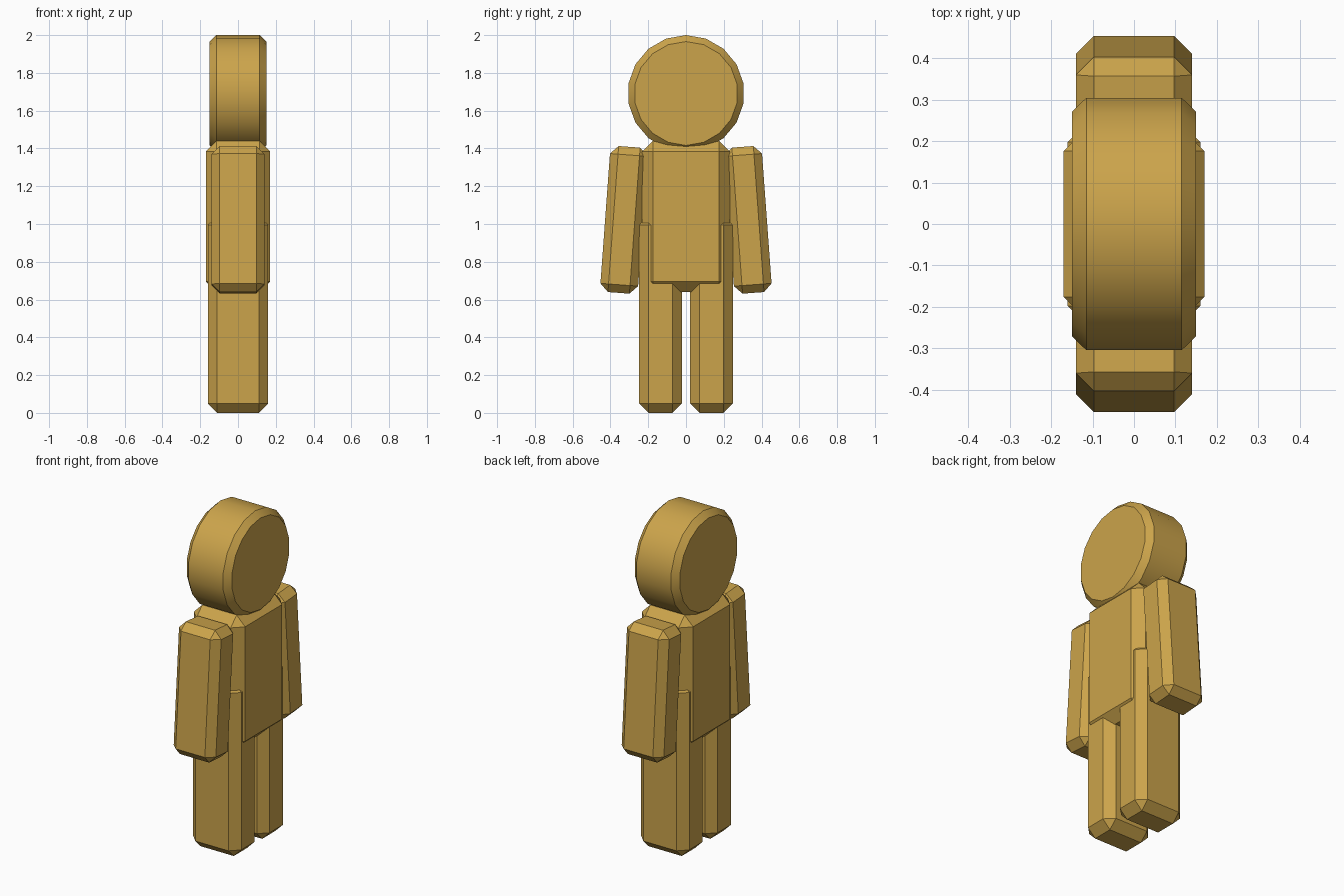
import bpy, bmesh, math
from mathutils import Matrix

if "Cube" in bpy.data.objects:
    bpy.data.objects.remove(bpy.data.objects["Cube"])

mat = bpy.data.materials.new("tan")
mat.diffuse_color = (0.60, 0.37, 0.07, 1)
mat.use_nodes = True
mat.node_tree.nodes["Principled BSDF"].inputs["Base Color"].default_value = mat.diffuse_color


def finish(name, bm, loc, tilt=0):
    mesh = bpy.data.meshes.new(name)
    bmesh.ops.recalc_face_normals(bm, faces=bm.faces)
    bm.to_mesh(mesh)
    bm.free()
    mesh.materials.append(mat)
    ob = bpy.data.objects.new(name, mesh)
    ob.location = loc
    ob.rotation_euler.x = math.radians(tilt)
    bpy.context.collection.objects.link(ob)
    return ob


def chamfered_box(name, size, loc, cut, tilt=0):
    bm = bmesh.new()
    bmesh.ops.create_cube(bm, size=1)
    bmesh.ops.scale(bm, vec=size, verts=bm.verts)
    bmesh.ops.bevel(bm, geom=bm.edges[:], offset=cut, segments=1,
                    affect='EDGES', clamp_overlap=True)
    return finish(name, bm, loc, tilt)


# torso
chamfered_box("torso", (0.34, 0.464, 0.80), (0, 0, 1.04), 0.056)

# arms and legs, one of each per side
for side, label in ((-1, "left"), (1, "right")):
    chamfered_box(label + "_arm", (0.28, 0.20, 0.775),
                  (0, side * 0.328, 1.022), 0.043, side * 4.2)
    chamfered_box(label + "_leg", (0.32, 0.225, 1.045),
                  (0, side * 0.135, 0.5225), 0.05)

# head: disc across x with chamfered rims
N = 18
bm = bmesh.new()
rings = []
for x, r in ((-0.15, 0.275), (-0.115, 0.309), (0.115, 0.309), (0.15, 0.275)):
    rings.append([bm.verts.new((x, r * math.sin(2 * math.pi * i / N),
                                r * math.cos(2 * math.pi * i / N))) for i in range(N)])
for a, b in zip(rings, rings[1:]):
    for i in range(N):
        j = (i + 1) % N
        bm.faces.new((a[i], a[j], b[j], b[i]))
bm.faces.new(rings[0])
bm.faces.new(rings[-1])
head = finish("head", bm, (0, 0, 1.691))
bpy.context.view_layer.objects.active = head
head.select_set(True)
bpy.ops.object.shade_smooth_by_angle(angle=math.radians(30))
